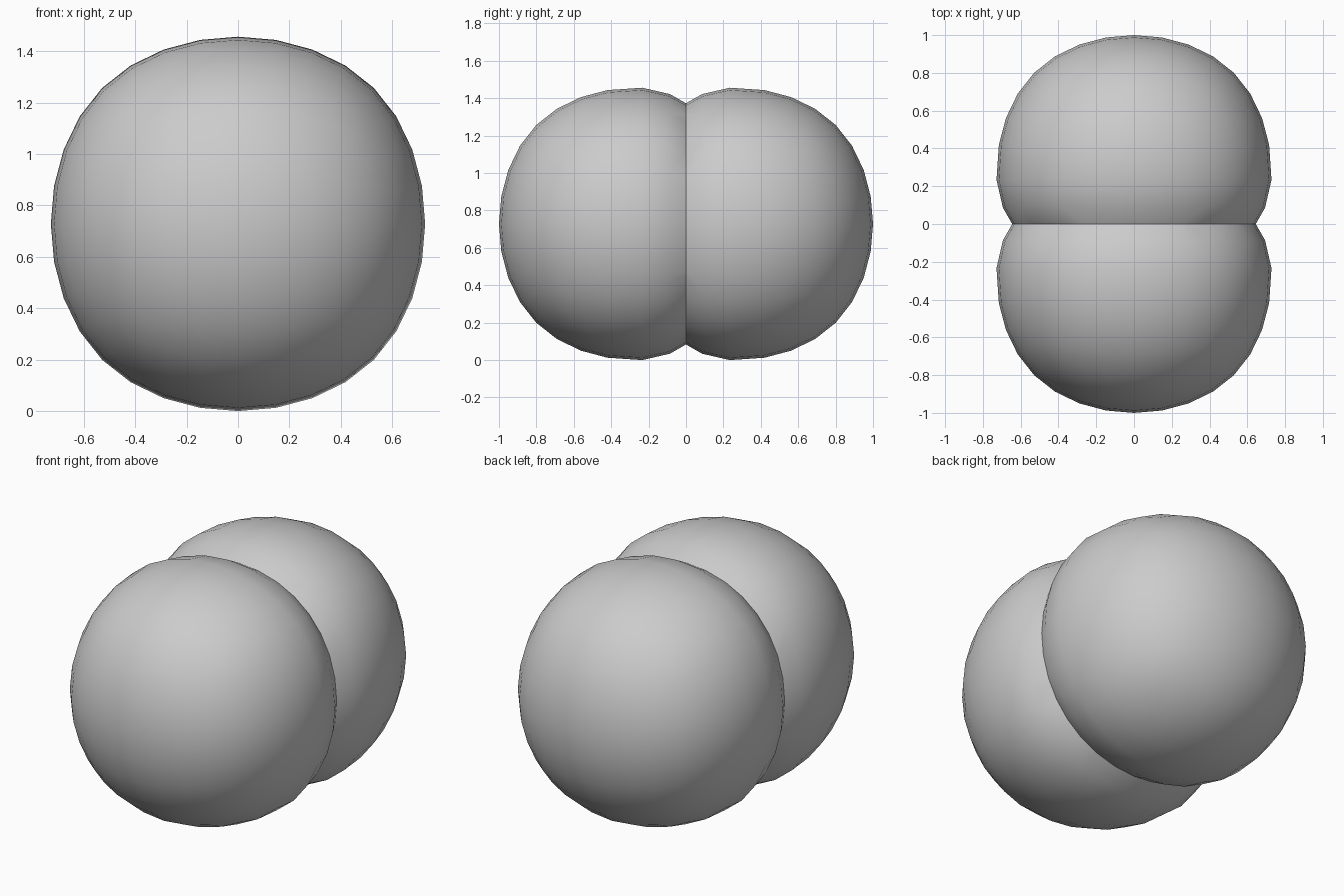
import bpy, bmesh

if "Cube" in bpy.data.objects:
    bpy.data.objects.remove(bpy.data.objects["Cube"])

R = 0.728    # radius of each lobe
C = 1 - R    # lobe centre distance from the seam

# Rounded lobe: a cube smoothed into a ball
bpy.ops.mesh.primitive_cube_add(size=2)
obj = bpy.context.object
obj.name = "double_lobe"
sub = obj.modifiers.new("round", 'SUBSURF')
sub.levels = sub.render_levels = 3
bpy.ops.object.modifier_apply(modifier="round")

bm = bmesh.new()
bm.from_mesh(obj.data)
k = R / max(v.co.z for v in bm.verts)
for v in bm.verts:
    v.co *= k
    v.co.y -= C

# Cut the inner side flat at the seam
bmesh.ops.bisect_plane(bm, geom=bm.verts[:] + bm.edges[:] + bm.faces[:],
                       plane_co=(0, 0, 0), plane_no=(0, 1, 0), clear_outer=True)

# Pinch the waist towards the seam
for v in bm.verts:
    o = v.co.y + C
    s = 1 - 0.055 * max(o, 0) / C
    v.co.x *= s
    v.co.z *= s
    rise = min(max(o / 0.145 + 1, 0), 1)
    fall = min(max((C - o) / 0.1, 0), 1)
    v.co.y += 0.038 * rise * fall
    v.co.z += R
bm.to_mesh(obj.data)
bm.free()

# Second lobe by mirroring across the seam
mir = obj.modifiers.new("mirror", 'MIRROR')
mir.use_axis = (False, True, False)
mir.merge_threshold = 0.001
bpy.ops.object.modifier_apply(modifier="mirror")
bpy.ops.object.shade_smooth_by_angle()
